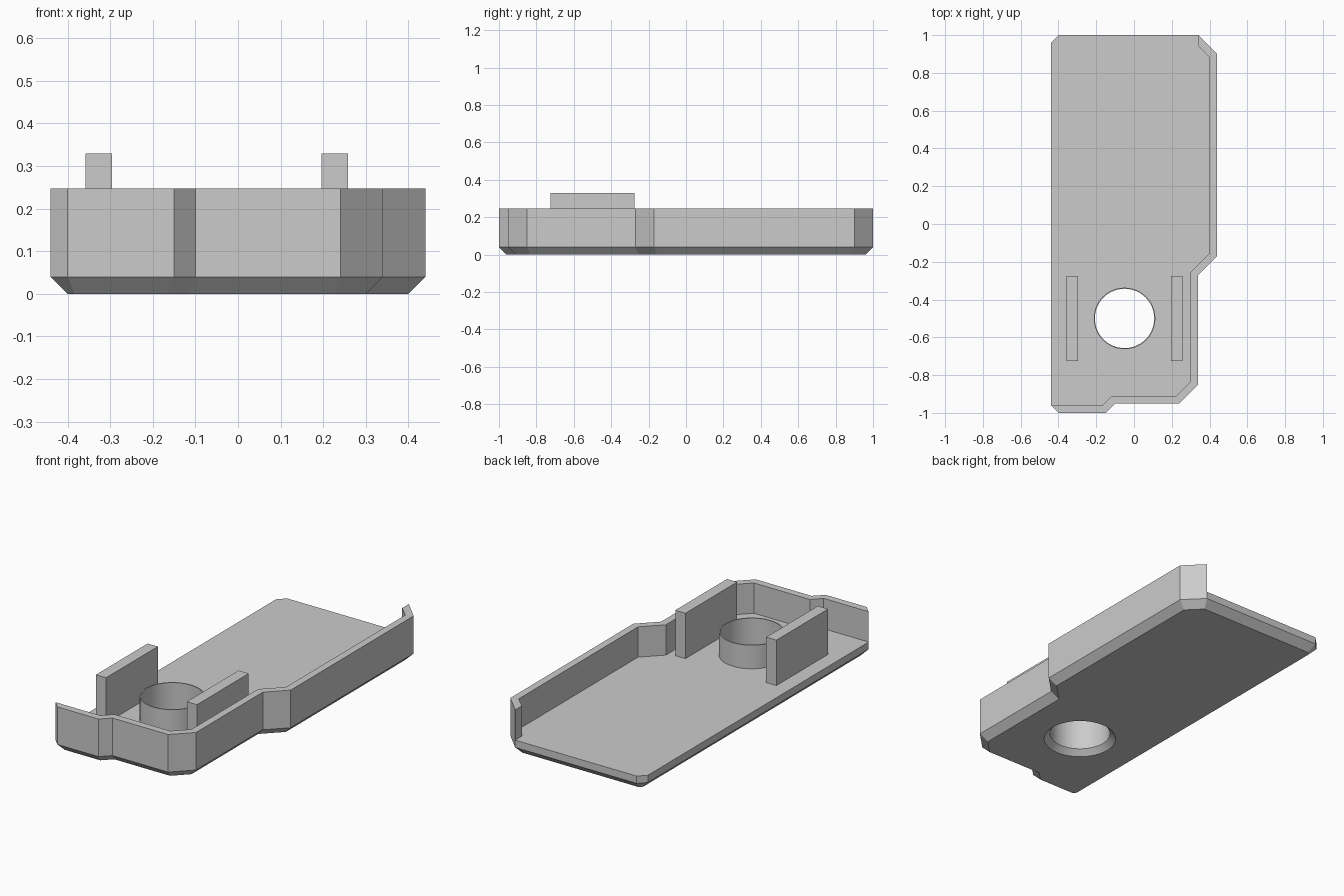
import bpy
import bmesh
import math
from mathutils import Vector

if "Cube" in bpy.data.objects:
    bpy.data.objects.remove(bpy.data.objects["Cube"], do_unlink=True)

FLOOR_TOP = 0.08
WALL_TOP = 0.247
THICK = 0.04
HOLE = (-0.05, -0.5)

grey = bpy.data.materials.new("plain grey")
grey.use_nodes = True
grey.diffuse_color = (0.6, 0.6, 0.6, 1)
grey.node_tree.nodes["Principled BSDF"].inputs["Base Color"].default_value = grey.diffuse_color

# Plan outline, counter-clockwise from the front corner on the open side
outline = [Vector(p) for p in (
    (-0.44, -0.96), (-0.4, -1), (-0.15, -1), (-0.1, -0.95),
    (0.24, -0.95), (0.34, -0.85), (0.34, -0.27), (0.44, -0.17),
    (0.44, 0.9), (0.34, 1), (-0.4, 1), (-0.44, 0.96))]


def inset(points, d):
    """Mitred inward offset of a counter-clockwise polygon."""
    result = []
    for i, p in enumerate(points):
        a = (p - points[i - 1]).normalized()
        b = (points[(i + 1) % len(points)] - p).normalized()
        na, nb = Vector((-a.y, a.x)), Vector((-b.y, b.x))
        result.append(p + (na + nb) * d / (1 + na.dot(nb)))
    return result


def finish(bm, name):
    bmesh.ops.recalc_face_normals(bm, faces=bm.faces[:])
    mesh = bpy.data.meshes.new(name)
    bm.to_mesh(mesh)
    bm.free()
    mesh.materials.append(grey)
    obj = bpy.data.objects.new(name, mesh)
    bpy.context.collection.objects.link(obj)
    return obj


def loft(name, layers):
    """Solid through stacked polygons, given as (points, z)."""
    bm = bmesh.new()
    rings = [[bm.verts.new((p[0], p[1], z)) for p in pts] for pts, z in layers]
    bm.faces.new(rings[0])
    bm.faces.new(rings[-1])
    for low, high in zip(rings, rings[1:]):
        for i in range(len(low)):
            bm.faces.new((low[i - 1], low[i], high[i], high[i - 1]))
    return finish(bm, name)


def lathe(name, profile, steps=64):
    """Closed (radius, z) profile turned about the hole's axis."""
    bm = bmesh.new()
    verts = [bm.verts.new((HOLE[0] + r, HOLE[1], z)) for r, z in profile]
    edges = [bm.edges.new((verts[i - 1], verts[i])) for i in range(len(verts))]
    bmesh.ops.spin(bm, geom=verts + edges, cent=(*HOLE, 0), axis=(0, 0, 1),
                   angle=math.tau, steps=steps)
    bmesh.ops.remove_doubles(bm, verts=bm.verts[:], dist=1e-4)
    bmesh.ops.dissolve_degenerate(bm, edges=bm.edges[:], dist=1e-5)
    return finish(bm, name)


def smooth(obj):
    bpy.ops.object.select_all(action='DESELECT')
    obj.select_set(True)
    bpy.context.view_layer.objects.active = obj
    bpy.ops.object.shade_smooth_by_angle(angle=math.radians(30))


# Floor plate with a chamfered underside
inner = inset(outline, THICK)
floor = loft("floor_plate", [(inner, 0), (outline, THICK), (outline, FLOOR_TOP)])

# Countersunk round hole through the floor
cutter = lathe("hole_cutter", [(0, -0.02), (0.207, -0.02), (0.157, 0.03), (0.157, 0.2), (0, 0.2)])
cutter.hide_render = True
cut = floor.modifiers.new("hole", 'BOOLEAN')
cut.operation = 'DIFFERENCE'
cut.solver = 'EXACT'
cut.object = cutter
bpy.context.view_layer.objects.active = floor
bpy.ops.object.modifier_apply(modifier=cut.name)
bpy.data.objects.remove(cutter, do_unlink=True)
smooth(floor)

# Wall along the front and one long side, cut square at the back
wall_end = Vector((0.34, 0.943))
wall_plan = outline[:10] + [wall_end] + inner[8:1:-1]
loft("side_wall", [(wall_plan, FLOOR_TOP), (wall_plan, WALL_TOP)])

# Thin collar standing around the hole
smooth(lathe("hole_collar", [(0.157, FLOOR_TOP), (0.163, FLOOR_TOP), (0.163, 0.21), (0.157, 0.21)]))

# Two upright ribs beside the collar
for name, x in (("right_rib", -0.327), ("left_rib", 0.227)):
    plan = [(x + sx * 0.031, HOLE[1] + sy * 0.225)
            for sx, sy in ((-1, -1), (1, -1), (1, 1), (-1, 1))]
    loft(name, [(plan, FLOOR_TOP), (plan, 0.33)])
